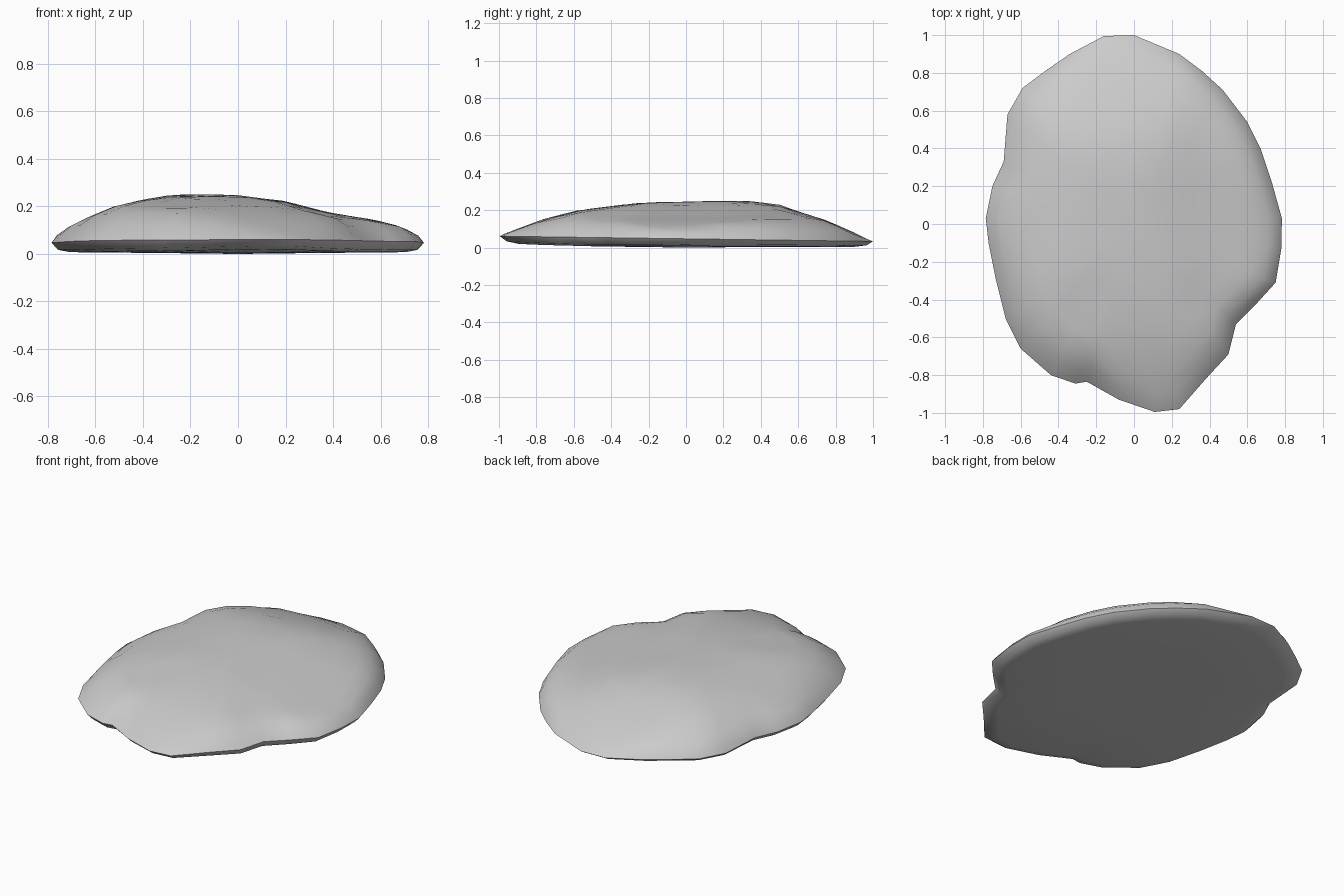
import bpy, bmesh, math

if "Cube" in bpy.data.objects:
    bpy.data.objects.remove(bpy.data.objects["Cube"])

# Plan outline of the stone, clockwise from the back
OUTLINE = [(0, 1), (.24, .9), (.36, .81), (.47, .71), (.6, .54), (.67, .4), (.73, .22),
           (.783, .03), (.78, -.13), (.75, -.31), (.65, -.42), (.54, -.53), (.5, -.69),
           (.38, -.82), (.24, -.98), (.11, -.995), (-.08, -.93), (-.25, -.835),
           (-.31, -.845), (-.44, -.8), (-.6, -.66), (-.68, -.5), (-.73, -.3),
           (-.77, -.1), (-.785, .03), (-.75, .2), (-.69, .33), (-.67, .58),
           (-.59, .72), (-.47, .81), (-.34, .9), (-.16, .995)]

# Height limits along x, along y, and by distance from the centre
ALONG_X = [(-.79, .06), (-.69, .13), (-.5, .21), (-.3, .247), (-.13, .252), (0, .247),
           (.2, .222), (.4, .17), (.57, .145), (.69, .115), (.79, .06)]
ALONG_Y = [(-1, .065), (-.77, .15), (-.58, .2), (-.25, .24), (0, .245), (.3, .252),
           (.5, .23), (.6, .19), (.74, .15), (.9, .08), (1, .03)]
BY_RING = [(0, .26), (.45, .25), (.65, .225), (.82, .17), (.93, .11), (1, .06)]


def lerp(table, t):
    for (a, va), (b, vb) in zip(table, table[1:]):
        if t <= b:
            return va + (vb - va) * max(0, (t - a) / (b - a))
    return table[-1][1]


def rim(y):
    return .047 - .014 * y


def top(x, y, s):
    fx, fy, fs = lerp(ALONG_X, x), lerp(ALONG_Y, y), lerp(BY_RING, s)
    z = .6 * min(fx, fy, fs) + .4 * min(fx * fy / .25, fs)
    # shallow worn hollows
    for cx, cy, d in ((-.3, -.47, .015), (.42, -.45, .012), (.3, .5, .01)):
        z -= d * math.exp(-((x - cx) ** 2 + (y - cy) ** 2) / .015)
    return max(z, rim(y))


def under(x, y):
    return .004 + .022 * max(0, -y) ** 3 + .01 * abs(x) ** 3


bm = bmesh.new()
rings = []
# Underside rings, rim, then domed top rings
for s in (.5, .9, .965):
    rings.append([bm.verts.new((x * s, y * s, under(x * s, y * s) if s < .96 else under(x, y) + .008))
                  for x, y in OUTLINE])
rings.append([bm.verts.new((x, y, rim(y))) for x, y in OUTLINE])
for s in (.97, .91, .82, .7, .56, .4, .22):
    # inner rings relax toward an ellipse
    ring = []
    for x, y in OUTLINE:
        px, py = x * s, y * s
        ring.append(bm.verts.new((px, py, top(px, py, s))))
    rings.append(ring)

n = len(OUTLINE)
for a, b in zip(rings, rings[1:]):
    for i in range(n):
        j = (i + 1) % n
        bm.faces.new((a[i], a[j], b[j], b[i]))
for ring, z in ((rings[0], 0), (rings[-1], top(0, 0, 0))):
    c = bm.verts.new((0, 0, z))
    for i in range(n):
        bm.faces.new((ring[i], ring[(i + 1) % n], c))
bmesh.ops.recalc_face_normals(bm, faces=bm.faces)

mesh = bpy.data.meshes.new("flat_stone")
bm.to_mesh(mesh)
bm.free()
stone = bpy.data.objects.new("flat_stone", mesh)
bpy.context.collection.objects.link(stone)
bpy.context.view_layer.objects.active = stone
stone.select_set(True)
bpy.ops.object.shade_smooth_by_angle(angle=math.radians(50))
